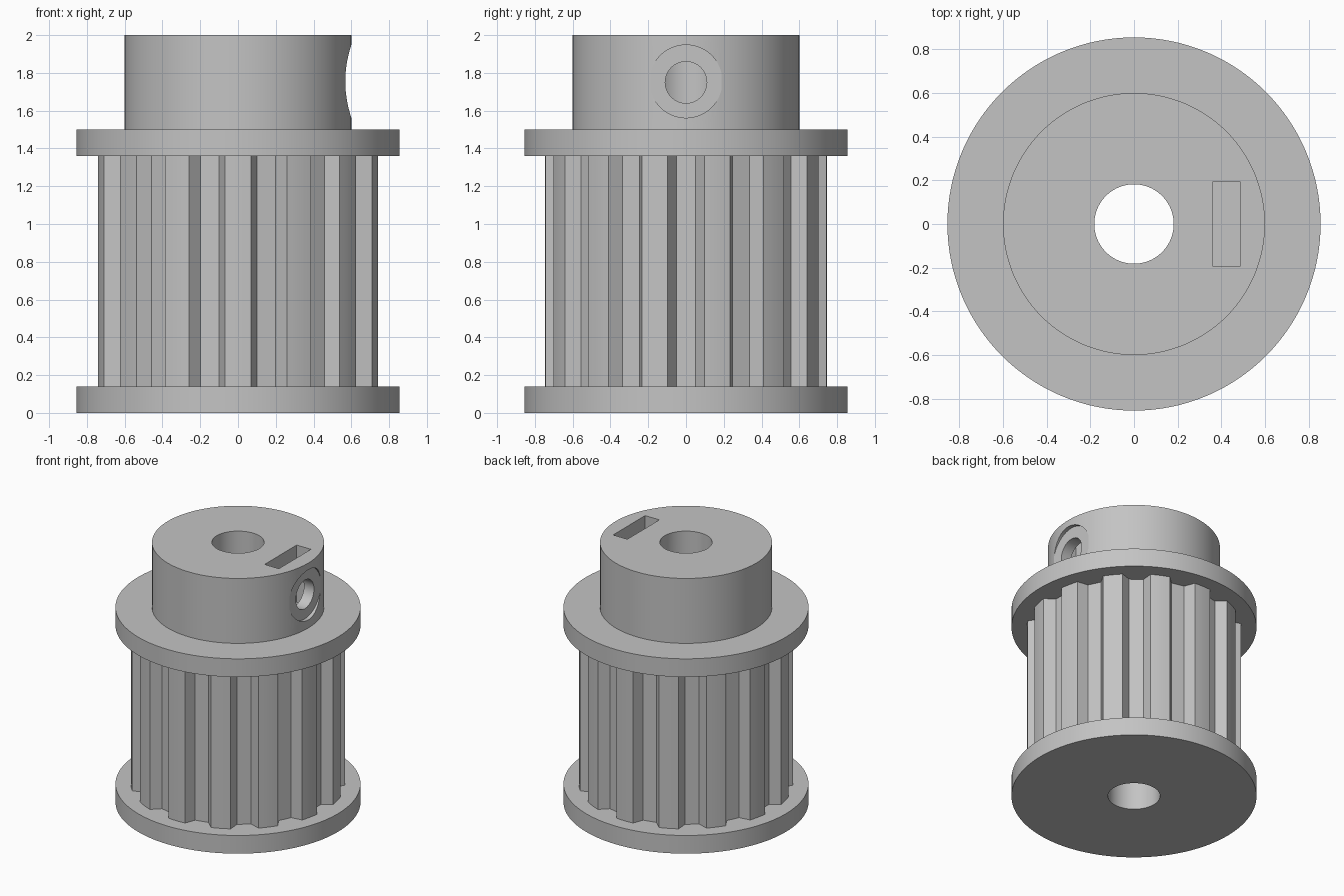
import bpy, bmesh
from math import sin, cos, pi, radians, atan2, hypot
from mathutils import Matrix

cube = bpy.data.objects.get("Cube")
if cube:
    bpy.data.objects.remove(cube, do_unlink=True)

grey = bpy.data.materials.new("plain grey")
grey.use_nodes = True
colour = (0.55, 0.55, 0.55, 1)
grey.diffuse_color = colour
grey.node_tree.nodes["Principled BSDF"].inputs["Base Color"].default_value = colour

BORE, FLANGE, HUB = 0.182, 0.855, 0.6
TEETH = 14


def make_object(name, bm):
    bmesh.ops.recalc_face_normals(bm, faces=bm.faces)
    mesh = bpy.data.meshes.new(name)
    bm.to_mesh(mesh)
    bm.free()
    mesh.materials.append(grey)
    obj = bpy.data.objects.new(name, mesh)
    bpy.context.collection.objects.link(obj)
    return obj


def extrude_outline(name, points, z0, z1):
    bm = bmesh.new()
    face = bm.faces.new([bm.verts.new((x, y, z0)) for x, y in points])
    top = bmesh.ops.extrude_face_region(bm, geom=[face])["geom"]
    verts = [v for v in top if isinstance(v, bmesh.types.BMVert)]
    bmesh.ops.translate(bm, verts=verts, vec=(0, 0, z1 - z0))
    return make_object(name, bm)


def disc(name, radius, z0, z1, sides=128):
    points = [(radius * cos(2 * pi * i / sides), radius * sin(2 * pi * i / sides))
              for i in range(sides)]
    return extrude_outline(name, points, z0, z1)


def side_cutter(name, radius, x0, x1, z):
    # Cylinder lying along x
    obj = disc(name, radius, x0, x1, 64)
    obj.data.transform(Matrix.Translation((0, 0, z)) @ Matrix.Rotation(pi / 2, 4, "Y"))
    return obj


def select(obj):
    bpy.ops.object.select_all(action="DESELECT")
    obj.select_set(True)
    bpy.context.view_layer.objects.active = obj


def cut(obj, cutter):
    mod = obj.modifiers.new("cut", "BOOLEAN")
    mod.operation = "DIFFERENCE"
    mod.solver = "EXACT"
    mod.object = cutter
    select(obj)
    bpy.ops.object.modifier_apply(modifier=mod.name)


# Toothed barrel: trapezoid valleys between arc-topped teeth
half_mouth, half_floor, mouth_r, floor_r = 0.0975, 0.05, 0.741, 0.67
tip_r = hypot(half_mouth, mouth_r)
pitch = 2 * pi / TEETH
mouth_a = atan2(half_mouth, mouth_r)
floor_a = atan2(half_floor, floor_r)
outline = []
for i in range(TEETH):
    a = i * pitch
    for r, offset in ((hypot(half_floor, floor_r), -floor_a),
                      (hypot(half_floor, floor_r), floor_a)):
        outline.append((r * cos(a + offset), r * sin(a + offset)))
    for k in range(5):
        t = a + mouth_a + (pitch - 2 * mouth_a) * k / 4
        outline.append((tip_r * cos(t), tip_r * sin(t)))
barrel = extrude_outline("toothed_barrel", outline, 0.14, 1.36)

# Flanges and hub
lower = disc("lower_flange", FLANGE, 0, 0.14)
upper = disc("upper_flange", FLANGE, 1.36, 1.5)
hub = disc("hub", HUB, 1.5, 2)
parts = [barrel, lower, upper, hub]

# Shaft bore, screw hole, screw recess and nut slot
bore = disc("bore_cutter", BORE, -0.5, 2.5, 96)
hole = side_cutter("screw_hole_cutter", 0.11, 0, 0.8, 1.75)
recess = side_cutter("screw_recess_cutter", 0.193, 0.57, 0.8, 1.755)
slot = extrude_outline("nut_slot_cutter", [(0.363, -0.195), (0.485, -0.195),
                                           (0.485, 0.195), (0.363, 0.195)], 1.56, 2.2)
for part in parts:
    cut(part, bore)
for cutter in (recess, slot, hole):
    cut(hub, cutter)
for cutter in (bore, hole, recess, slot):
    bpy.data.objects.remove(cutter, do_unlink=True)

for part in parts:
    select(part)
    bpy.ops.object.shade_smooth_by_angle(angle=radians(15))
